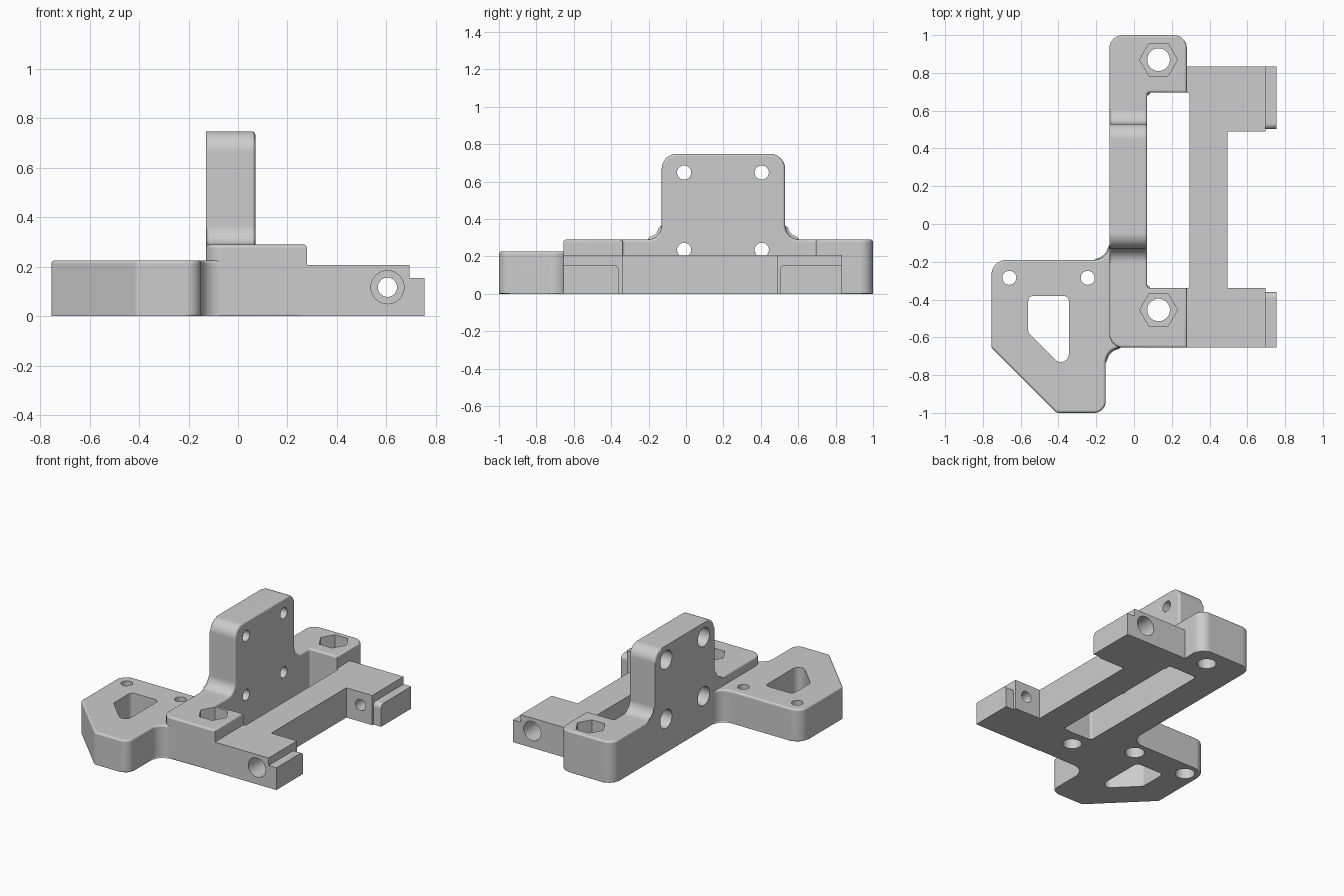
import bpy, bmesh, math
from mathutils import Vector

cube = bpy.data.objects.get("Cube")
if cube:
    bpy.data.objects.remove(cube, do_unlink=True)

grey = bpy.data.materials.new("plain grey")
grey.use_nodes = True
COLOUR = (0.605, 0.605, 0.605, 1)
grey.diffuse_color = COLOUR
grey.node_tree.nodes["Principled BSDF"].inputs["Base Color"].default_value = COLOUR


def outline(corners, segments=8):
    """Round each (a, b, radius) corner of a counter-clockwise polygon."""
    result = []
    for i, (a, b, r) in enumerate(corners):
        p = Vector((a, b))
        if r == 0:
            result.append(p)
            continue
        u = (Vector(corners[i - 1][:2]) - p).normalized()
        v = (Vector(corners[(i + 1) % len(corners)][:2]) - p).normalized()
        half = math.acos(max(-1, min(1, u.dot(v)))) / 2
        middle = (u + v).normalized()
        centre = p + middle * r / math.sin(half)
        side = (u - v).normalized()
        sweep = math.pi / 2 - half
        for k in range(segments + 1):
            t = sweep * (1 - 2 * k / segments)
            result.append(centre + (side * math.sin(t) - middle * math.cos(t)) * r)
    return result


def circle(a, b, r, sides=32):
    return [Vector((a + r * math.cos(k * math.tau / sides),
                    b + r * math.sin(k * math.tau / sides))) for k in range(sides)]


def prism(name, points, lo, hi, axis="z", low_bevel=0, high_bevel=0):
    """Extrude an outline along an axis and soften the rims of its ends."""
    place = {"z": lambda a, b, t: (a, b, t),
             "x": lambda a, b, t: (t, a, b),
             "y": lambda a, b, t: (b, t, a)}[axis]
    bm = bmesh.new()
    low = [bm.verts.new(place(p.x, p.y, lo)) for p in points]
    high = [bm.verts.new(place(p.x, p.y, hi)) for p in points]
    bm.faces.new(low[::-1])
    bm.faces.new(high)
    n = len(points)
    for i in range(n):
        j = (i + 1) % n
        bm.faces.new((low[i], low[j], high[j], high[i]))
    rims = []
    for ring, width in ((low, low_bevel), (high, high_bevel)):
        if width:
            rims.append(([bm.edges.get((ring[i - 1], ring[i])) for i in range(n)], width))
    for edges, width in rims:
        bmesh.ops.bevel(bm, geom=edges, offset=width, offset_type="OFFSET",
                        segments=3, profile=0.5, affect="EDGES")
    mesh = bpy.data.meshes.new(name)
    bm.to_mesh(mesh)
    bm.free()
    obj = bpy.data.objects.new(name, mesh)
    bpy.context.collection.objects.link(obj)
    mesh.materials.append(grey)
    return obj


def cut(parts, points, lo, hi, axis="z"):
    """Cut an extruded outline out of the given parts."""
    cutter = prism("cutter", points, lo, hi, axis)
    for part in parts:
        mod = part.modifiers.new("cut", "BOOLEAN")
        mod.operation, mod.solver, mod.object = "DIFFERENCE", "EXACT", cutter
        bpy.context.view_layer.objects.active = part
        bpy.ops.object.modifier_apply(modifier=mod.name)
    bpy.data.objects.remove(cutter, do_unlink=True)


# Main body: a tall C with rounded outer corners
body = prism("mount_body", outline([
    (-.13, -.655, .07), (.28, -.655, 0), (.28, -.34, 0), (.07, -.34, .015),
    (.07, .695, .015), (.28, .695, 0), (.28, 1, .07), (-.13, 1, .07)]),
    0, .29, low_bevel=.007, high_bevel=.014)

# Lower rail with two arms
rail = prism("rail", outline([
    (.24, -.655, 0), (.695, -.655, 0), (.695, -.34, 0), (.495, -.34, 0),
    (.495, .49, 0), (.695, .49, 0), (.695, .835, 0), (.24, .835, 0),
    (.24, .695, 0), (.295, .695, .015), (.295, -.34, .015), (.24, -.34, 0)]), 0, .208)

# Stepped lips on the arm ends
front_lip = prism("front_lip", outline([
    (-.655, 0, 0), (-.36, 0, 0), (-.36, .155, .03), (-.655, .155, 0)]), .68, .755, "x")
back_lip = prism("back_lip", outline([
    (.502, 0, 0), (.835, 0, 0), (.835, .155, 0), (.502, .155, .03)]), .68, .755, "x")

# Upright plate with flared foot
upright = prism("upright", outline([
    (-.25, .05, 0), (.65, .05, 0), (.65, .29, 0), (.53, .29, .075),
    (.53, .748, .08), (-.13, .748, .08), (-.13, .29, .075), (-.25, .29, 0)]),
    -.13, .07, "x", low_bevel=.014, high_bevel=.014)

# Side bracket blended into the body
bracket = prism("side_bracket", outline([
    (-.755, -.655, .03), (-.41, -1, .03), (-.15, -1, .06), (-.15, -.655, .08),
    (0, -.655, 0), (0, -.085, 0), (-.13, -.085, 0), (-.13, -.19, .08), (-.755, -.19, .08)]),
    0, .226, low_bevel=.007, high_bevel=.014)

# Lightening hole in the side bracket
cut([bracket], outline([
    (-.56, -.575, .025), (-.405, -.73, .04), (-.345, -.73, .04),
    (-.345, -.38, .03), (-.56, -.38, .03)]), -.1, .4)

# Screw holes with hexagonal nut pockets
for y in (-.455, .87):
    cut([body], circle(.13, y, .06), -.1, .4)
    cut([body], circle(.13, y, .1, 6), .17, .4)

# Bracket holes, widened underneath
for x in (-.66, -.245):
    cut([bracket], circle(x, -.285, .037), -.1, .4)
    cut([bracket], circle(x, -.285, .062), -.1, .11)

# Upright holes, widened on the outer side
for y in (-.01, .405):
    for z in (.235, .648):
        parts = [upright, body] if z < .29 else [upright]
        cut(parts, circle(y, z, .038), -.2, .2, "x")
        cut(parts, circle(y, z, .065), -.2, -.03, "x")

# Arm holes, widened on the outer ends
cut([rail], circle(.117, .605, .039), -.8, .95, "y")
cut([rail], circle(.117, .605, .067), -.8, -.5, "y")
cut([rail], circle(.117, .605, .067), .68, .95, "y")

# Smooth rounds with crisp flats
for part in (body, rail, front_lip, back_lip, upright, bracket):
    bpy.ops.object.select_all(action="DESELECT")
    part.select_set(True)
    bpy.context.view_layer.objects.active = part
    bpy.ops.object.shade_smooth_by_angle(angle=math.radians(35))
    part.modifiers.new("flat_faces", "WEIGHTED_NORMAL").keep_sharp = True
